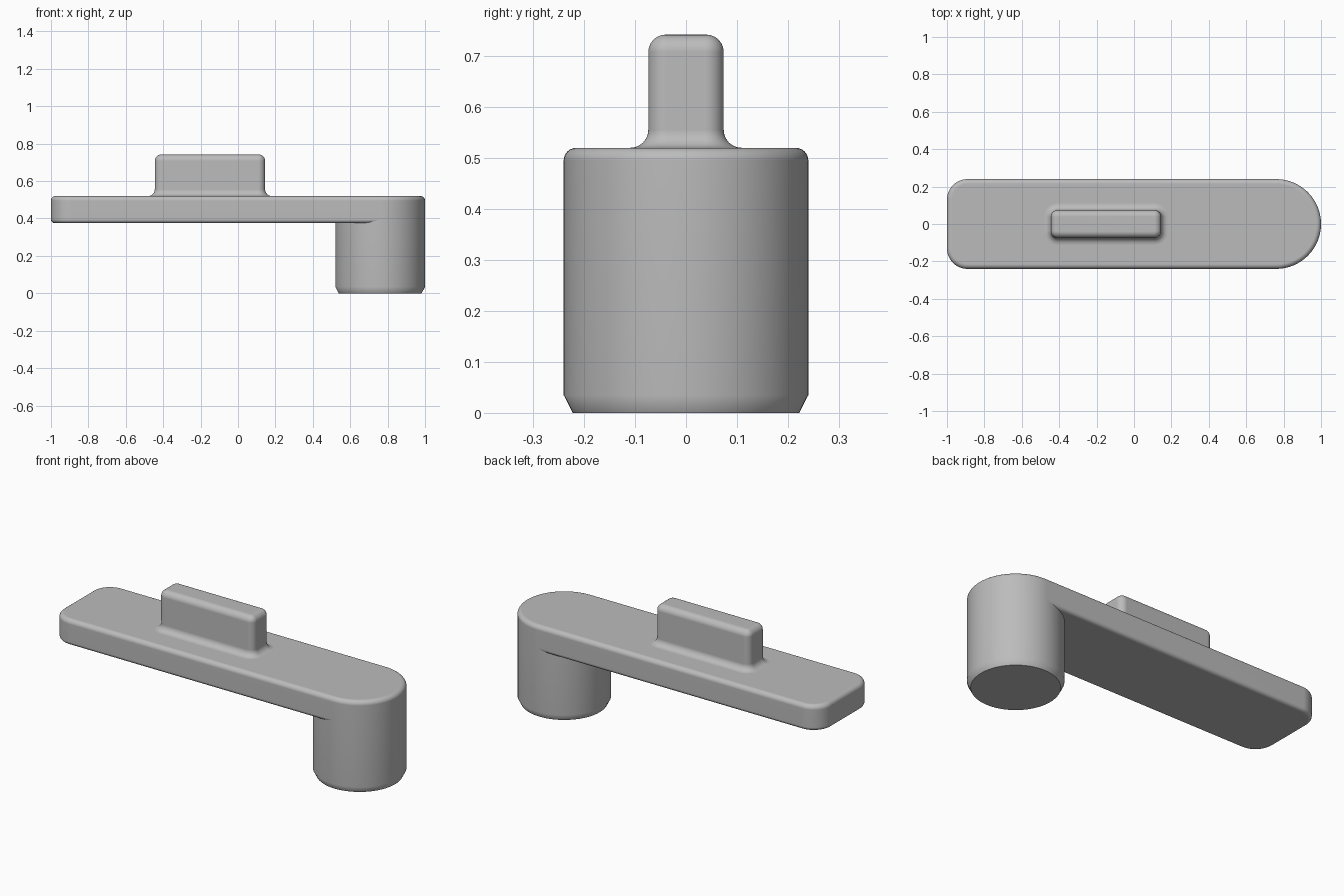
import bpy
import bmesh
from math import cos, sin, pi, radians

if "Cube" in bpy.data.objects:
    bpy.data.objects.remove(bpy.data.objects["Cube"], do_unlink=True)

grey = bpy.data.materials.new("plain grey")
grey.use_nodes = True
COLOUR = (0.5, 0.5, 0.5, 1)
grey.diffuse_color = COLOUR
grey.node_tree.nodes["Principled BSDF"].inputs["Base Color"].default_value = COLOUR


def outline(x0, x1, half_y, r_left, r_right, inset, steps=16):
    """Rounded rectangle, shrunk by inset around fixed corner centres."""
    corners = [(x1 - r_right, half_y - r_right, r_right, 0),
               (x0 + r_left, half_y - r_left, r_left, 1),
               (x0 + r_left, r_left - half_y, r_left, 2),
               (x1 - r_right, r_right - half_y, r_right, 3)]
    points = []
    for cx, cy, r, quarter in corners:
        for i in range(steps + 1):
            a = (quarter + i / steps) * pi / 2
            points.append((cx + (r - inset) * cos(a), cy + (r - inset) * sin(a)))
    return points


def fillet(z, r, direction, steps=6):
    """Quarter-round profile of (inset, z) from the wall to the end face."""
    return [(r - r * cos(i / steps * pi / 2), z + direction * r * sin(i / steps * pi / 2))
            for i in range(steps + 1)]


def loft(name, shape, profile):
    """Stack inset copies of the outline along the profile and cap both ends."""
    bm = bmesh.new()
    rings = [[bm.verts.new((x, y, z)) for x, y in outline(*shape, inset)]
             for inset, z in profile]
    for low, high in zip(rings, rings[1:]):
        for i in range(len(low)):
            j = (i + 1) % len(low)
            bm.faces.new((low[i], low[j], high[j], high[i]))
    bm.faces.new(rings[0][::-1])
    bm.faces.new(rings[-1])
    bmesh.ops.remove_doubles(bm, verts=bm.verts, dist=0.0002)
    bmesh.ops.recalc_face_normals(bm, faces=bm.faces)
    mesh = bpy.data.meshes.new(name)
    bm.to_mesh(mesh)
    bm.free()
    mesh.materials.append(grey)
    obj = bpy.data.objects.new(name, mesh)
    bpy.context.collection.objects.link(obj)
    bpy.ops.object.select_all(action="DESELECT")
    obj.select_set(True)
    bpy.context.view_layer.objects.active = obj
    bpy.ops.object.shade_smooth_by_angle(angle=radians(30))
    weighted = obj.modifiers.new("flat caps", "WEIGHTED_NORMAL")
    weighted.keep_sharp = True
    return obj


# Flat arm: small corners on the right, full round on the left end
loft("arm", (-1, 1, 0.24, 0.11, 0.24),
     fillet(0.395, 0.02, -1)[::-1] + fillet(0.495, 0.025, 1))

# Round post under the arm, chamfered at the foot
loft("post", (0.52, 1, 0.24, 0.24, 0.24),
     [(0.018, 0), (0, 0.035), (0, 0.395)])

# Upright grip with a flared base and rounded top
flare = [(inset - 0.035, 0.52 + 0.555 - z) for inset, z in fillet(0.52, 0.035, 1)[::-1]]
flare = [(-0.035 * (1 - sin(a)), 0.555 - 0.035 * cos(a))
         for a in [i / 6 * pi / 2 for i in range(7)]]
loft("grip", (-0.445, 0.145, 0.074, 0.036, 0.036),
     [(-0.035, 0.51)] + flare + fillet(0.708, 0.034, 1))
